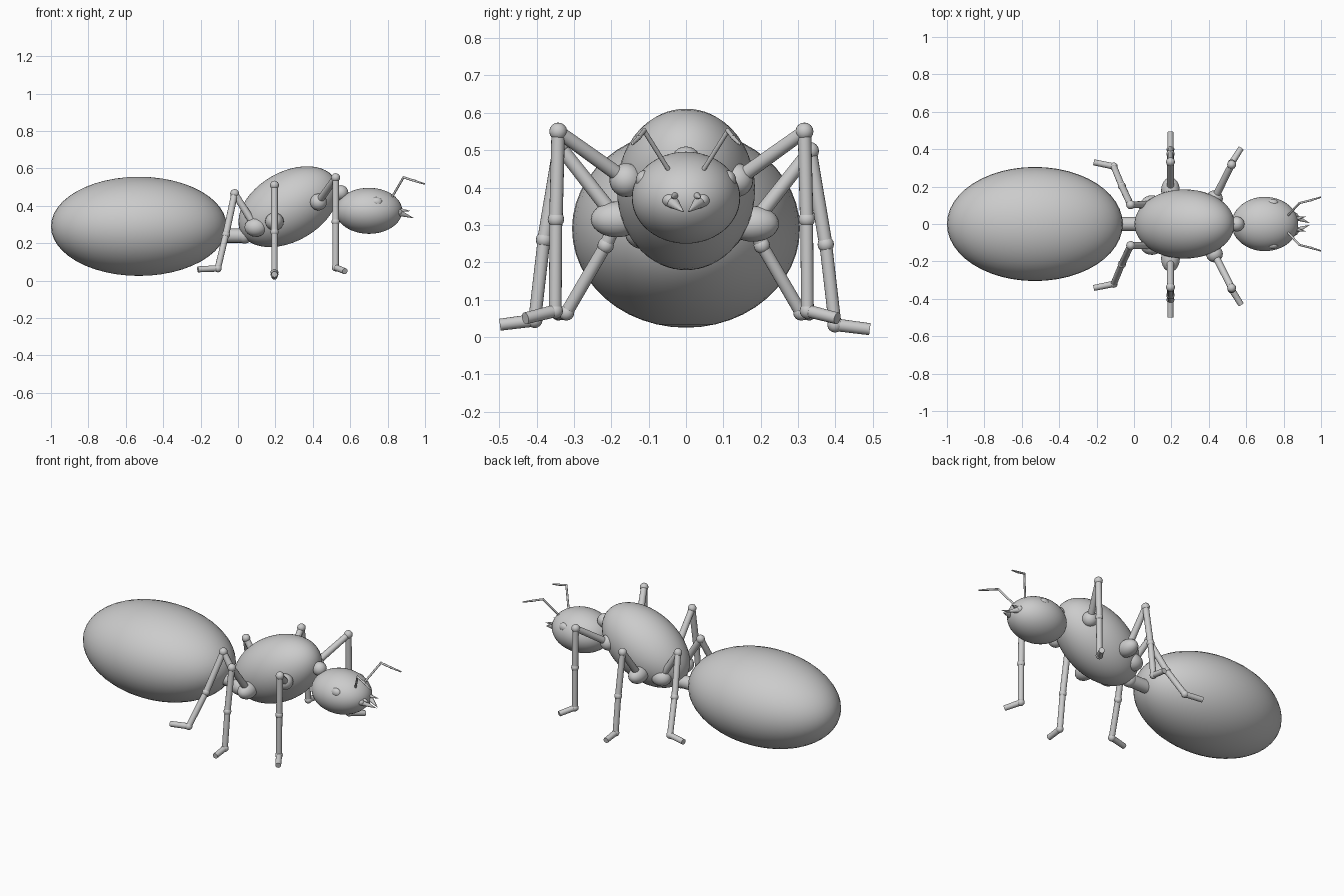
import bpy, math
from mathutils import Vector

if "Cube" in bpy.data.objects:
    bpy.data.objects.remove(bpy.data.objects["Cube"])


def finish(ob, name):
    ob.name = name
    bpy.ops.object.shade_smooth_by_angle(angle=math.radians(40))
    return ob


def ball(name, loc, size, tilt=0.0, seg=24):
    bpy.ops.mesh.primitive_uv_sphere_add(segments=seg, ring_count=seg // 2, radius=1, location=loc)
    ob = bpy.context.object
    ob.scale = size if isinstance(size, tuple) else (size,) * 3
    ob.rotation_euler = (0, tilt, 0)
    return finish(ob, name)


def rod(name, a, b, r1, r2=None, seg=16):
    a, b = Vector(a), Vector(b)
    d = b - a
    bpy.ops.mesh.primitive_cone_add(vertices=seg, radius1=r1, radius2=r1 if r2 is None else r2,
                                    depth=d.length, location=(a + b) / 2)
    ob = bpy.context.object
    ob.rotation_euler = d.to_track_quat('Z', 'Y').to_euler()
    return finish(ob, name)


# Body
ball("abdomen", (-0.53, 0, 0.29), (0.47, 0.305, 0.265), seg=48)
ball("thorax", (0.27, 0, 0.395), (0.29, 0.185, 0.185), math.radians(-30), seg=48)
ball("head", (0.70, 0, 0.373), (0.178, 0.145, 0.123), seg=48)
ball("neck", (0.55, 0, 0.47), 0.04)
ball("waist_joint", (0.035, 0, 0.24), 0.042)
rod("waist", (-0.09, 0, 0.24), (0.04, 0, 0.24), 0.038)

# Legs: hip, hip size, knee, shin joint, ankle, toe, inward offset of the far side
LEGS = {
    "front": ((0.43, -0.16, 0.42), (0.045, 0.045, 0.045), (0.522, -0.342, 0.55),
              (0.522, -0.348, 0.315), (0.522, -0.35, 0.07), (0.572, -0.43, 0.05), 0.025),
    "middle": ((0.195, -0.185, 0.315), (0.05, 0.07, 0.048), (0.195, -0.338, 0.51),
               (0.195, -0.38, 0.26), (0.195, -0.405, 0.045), (0.195, -0.498, 0.033), 0.006),
    "hind": ((0.095, -0.115, 0.285), (0.06, 0.05, 0.05), (-0.018, -0.115, 0.465),
             (-0.065, -0.215, 0.245), (-0.108, -0.32, 0.065), (-0.215, -0.342, 0.06), 0.012),
}

for side in (-1, 1):
    tag = "right" if side < 0 else "left"
    for pos, (hip, hip_size, knee, shin, ankle, toe, inset) in LEGS.items():
        off = inset if side > 0 else 0
        drop = 0.012 if side > 0 and pos == "middle" else 0

        def place(p):
            return Vector((p[0], -side * p[1] - off, p[2] - drop))

        h, k, s, a, t = map(place, (hip, knee, shin, ankle, toe))
        n = f"{pos}_{tag}_leg_"
        ball(n + "hip", h, hip_size)
        rod(n + "thigh", h, k, 0.02, 0.018)
        ball(n + "knee", k, 0.024, seg=16)
        rod(n + "upper_shin", k, s, 0.018, 0.018)
        ball(n + "shin_joint", s, 0.022, seg=16)
        rod(n + "lower_shin", s, a, 0.017, 0.017)
        ball(n + "ankle", a, 0.021, seg=16)
        rod(n + "foot", a, t, 0.017, 0.016)

    # Eyes
    ball(f"{tag}_eye", (0.74, side * 0.112, 0.42), (0.032, 0.022, 0.026))

    # Antennae
    path = [(0.82, side * 0.042, 0.44), (0.885, side * 0.112, 0.552),
            (0.945, side * 0.127, 0.533), (0.997, side * 0.143, 0.517)]
    for i, (p, q) in enumerate(zip(path, path[1:])):
        rod(f"{tag}_antenna_{i + 1}", p, q, 0.006, 0.006 if i < 2 else 0.004, 10)
        ball(f"{tag}_antenna_joint_{i + 1}", q, 0.007 if i < 2 else 0.004, seg=10)

    # Jaws
    ball(f"{tag}_jaw_base", (0.852, side * 0.042, 0.366), (0.026, 0.022, 0.02))
    rod(f"{tag}_jaw", (0.85, side * 0.042, 0.366), (0.937, side * 0.006, 0.335), 0.02, 0.001)
    rod(f"{tag}_palp", (0.85, side * 0.025, 0.38), (0.92, side * 0.04, 0.372), 0.013, 0.001)
